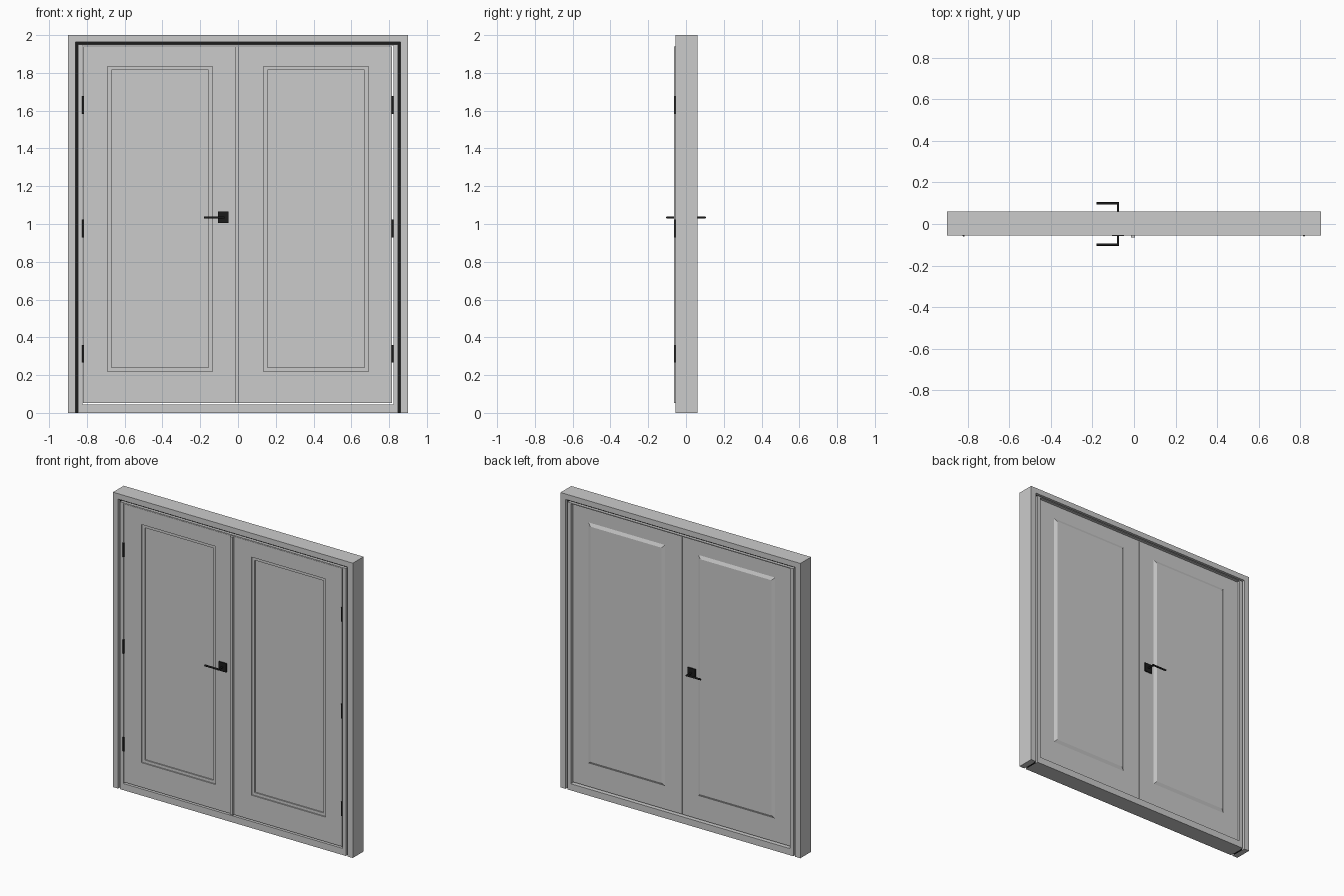
import bpy, bmesh, math

if "Cube" in bpy.data.objects:
    bpy.data.objects.remove(bpy.data.objects["Cube"])

black = bpy.data.materials.new("dark_metal")
black.diffuse_color = (0.012, 0.012, 0.012, 1)
black.use_nodes = True
black.node_tree.nodes["Principled BSDF"].inputs["Base Color"].default_value = black.diffuse_color


def finish(name, bm, mat=None):
    bmesh.ops.recalc_face_normals(bm, faces=bm.faces)
    me = bpy.data.meshes.new(name)
    bm.to_mesh(me)
    bm.free()
    ob = bpy.data.objects.new(name, me)
    bpy.context.collection.objects.link(ob)
    if mat:
        me.materials.append(mat)
    return ob


def loft(name, rings, caps=True, mat=None):
    """Skin a run of rectangles, each given as (x0, x1, z0, z1, y)."""
    bm = bmesh.new()
    loops = [[bm.verts.new(p) for p in ((a, y, c), (b, y, c), (b, y, d), (a, y, d))]
             for a, b, c, d, y in rings]
    for l, m in zip(loops, loops[1:]):
        for i in range(4):
            j = (i + 1) % 4
            bm.faces.new((l[i], l[j], m[j], m[i]))
    if caps:
        bm.faces.new(loops[0])
        bm.faces.new(loops[-1])
    return finish(name, bm, mat)


def box(name, x0, x1, y0, y1, z0, z1, mat=None):
    return loft(name, [(x0, x1, z0, z1, y0), (x0, x1, z0, z1, y1)], mat=mat)


def arch(name, xo, zo, xi, zi, y0, y1, mat=None):
    """Three-sided frame with mitred corners, open at the floor."""
    outer = [(-xo, 0), (-xo, zo), (xo, zo), (xo, 0)]
    inner = [(-xi, 0), (-xi, zi), (xi, zi), (xi, 0)]
    bm = bmesh.new()
    f, g, h, k = [[bm.verts.new((x, y, z)) for x, z in pts]
                  for y in (y0, y1) for pts in (outer, inner)]
    for i in range(3):
        for a, b in ((f, g), (h, k), (f, h), (g, k)):
            bm.faces.new((a[i], a[i + 1], b[i + 1], b[i]))
    for i in (0, 3):
        bm.faces.new((f[i], g[i], k[i], h[i]))
    return finish(name, bm, mat)


def rod(name, p, axis, radius, length, mat):
    rot = {'X': (0, math.pi / 2, 0), 'Y': (math.pi / 2, 0, 0), 'Z': (0, 0, 0)}[axis]
    bpy.ops.mesh.primitive_cylinder_add(vertices=20, radius=radius, depth=length,
                                        location=p, rotation=rot)
    ob = bpy.context.object
    ob.name = name
    ob.data.materials.append(mat)
    bpy.ops.object.shade_smooth_by_angle()
    return ob


# Outer casing, recessed dark seal, inner frame and threshold
arch("outer_frame", 0.9, 2.0, 0.861, 1.963, -0.055, 0.06)
arch("dark_seal", 0.861, 1.963, 0.848, 1.95, -0.035, 0.04, black)
arch("inner_frame", 0.848, 1.95, 0.822, 1.944, -0.055, 0.06)
box("threshold", -0.822, 0.822, -0.055, 0.06, 0, 0.045)


# Door leaves: stepped recess on the front, raised bevelled panel on the back
def leaf(name, x0, x1, px0, px1):
    z0, z1, p0, p1 = 0.053, 1.94, 0.22, 1.835

    def panel(d, y):
        return (px0 + d, px1 - d, p0 + d, p1 - d, y)
    loft(name, [panel(0.02, -0.034), panel(0.02, -0.042), panel(0, -0.042),
                panel(0, -0.05), (x0, x1, z0, z1, -0.05), (x0, x1, z0, z1, 0.045),
                panel(-0.01, 0.045), panel(0.01, 0.055)])


leaf("left_leaf", -0.82, -0.007, -0.69, -0.135)
leaf("right_leaf", -0.002, 0.815, 0.135, 0.69)

# Cover strip over the meeting edge
box("meeting_strip", -0.015, 0.005, -0.064, -0.05, 0.053, 1.94)

# Hinge knuckles
for x in (-0.82, 0.818):
    for z in (0.313, 0.975, 1.63):
        rod("hinge", (x, -0.054, z), 'Z', 0.006, 0.095, black)

# Lever handles on both faces
hx, hz = -0.077, 1.035
for s, face in ((-1, 0.049), (1, 0.044)):
    ya, yb = sorted((s * face, s * (face + 0.009)))
    box("handle_plate", hx - 0.028, hx + 0.028, ya, yb, hz - 0.03, hz + 0.03, black)
    rod("handle_spindle", (hx, s * (face + 0.104) / 2, hz), 'Y', 0.006, 0.104 - face, black)
    rod("handle_lever", (-0.1255, s * 0.099, hz), 'X', 0.006, 0.109, black)
